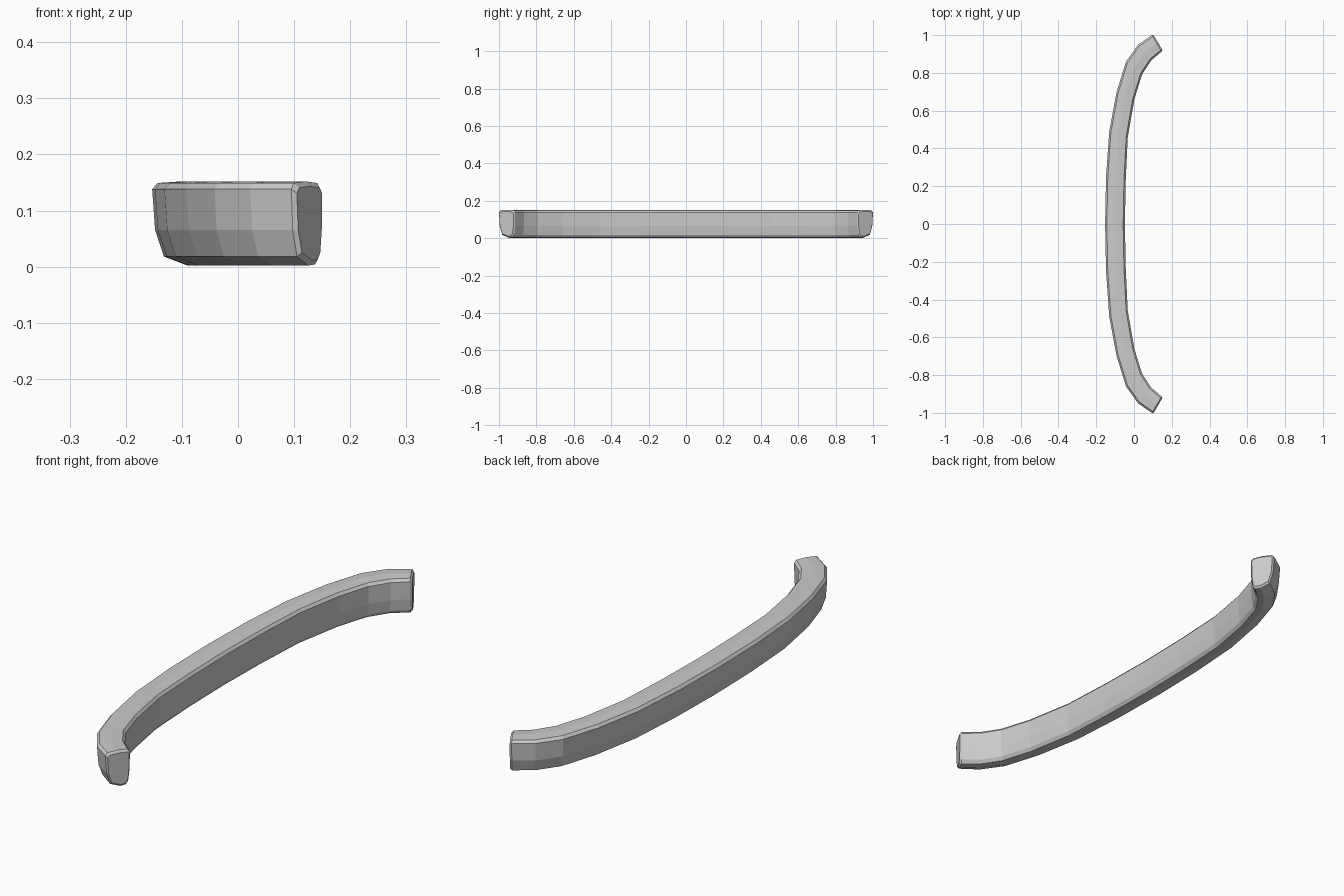
import bpy, bmesh
from mathutils import Vector

if "Cube" in bpy.data.objects:
    bpy.data.objects.remove(bpy.data.objects["Cube"])

# Plan of one half: (outer x, outer y, inner x, inner y) per station
half = [
    (-0.153, 0.00, -0.048, 0.00),
    (-0.148, 0.25, -0.044, 0.23),
    (-0.131, 0.49, -0.033, 0.46),
    (-0.092, 0.70, 0.002, 0.66),
    (-0.042, 0.86, 0.042, 0.79),
    (0.022, 0.95, 0.090, 0.865),
    (0.095, 1.00, 0.146, 0.913),
]
# Cross-section: (0 = inner edge .. 1 = outer edge, height)
section = [
    (1.0, 0.138), (0.95, 0.065), (0.80, 0.018), (0.40, 0.002), (0.17, 0.004),
    (0.07, 0.018), (0.01, 0.065), (0.0, 0.138), (0.09, 0.149), (0.50, 0.152), (0.91, 0.149),
]


def ring(station):
    ox, oy, ix, iy = station
    return [Vector((ix + (ox - ix) * t, iy + (oy - iy) * t, z)) for t, z in section]


# Body rings, with a slightly inset ring for each bevelled end cap
side = [ring(s) for s in half]
centre = Vector((0.1205, 0.9565, 0.078))
push = Vector((0.0068, 0.0042, 0))
side.append([centre + (p - centre) * 0.88 + push for p in side[-1]])
mirrored = [[Vector((p.x, -p.y, p.z)) for p in r] for r in side[:0:-1]]
rings = mirrored + side

bm = bmesh.new()
loops = [[bm.verts.new(p) for p in r] for r in rings]
n = len(section)
for a, b in zip(loops, loops[1:]):
    for i in range(n):
        j = (i + 1) % n
        bm.faces.new((a[i], a[j], b[j], b[i]))
bm.faces.new(loops[0])
bm.faces.new(loops[-1][::-1])
bmesh.ops.recalc_face_normals(bm, faces=bm.faces)

mesh = bpy.data.meshes.new("curved_bar")
bm.to_mesh(mesh)
bm.free()
bar = bpy.data.objects.new("curved_bar", mesh)
bpy.context.collection.objects.link(bar)
